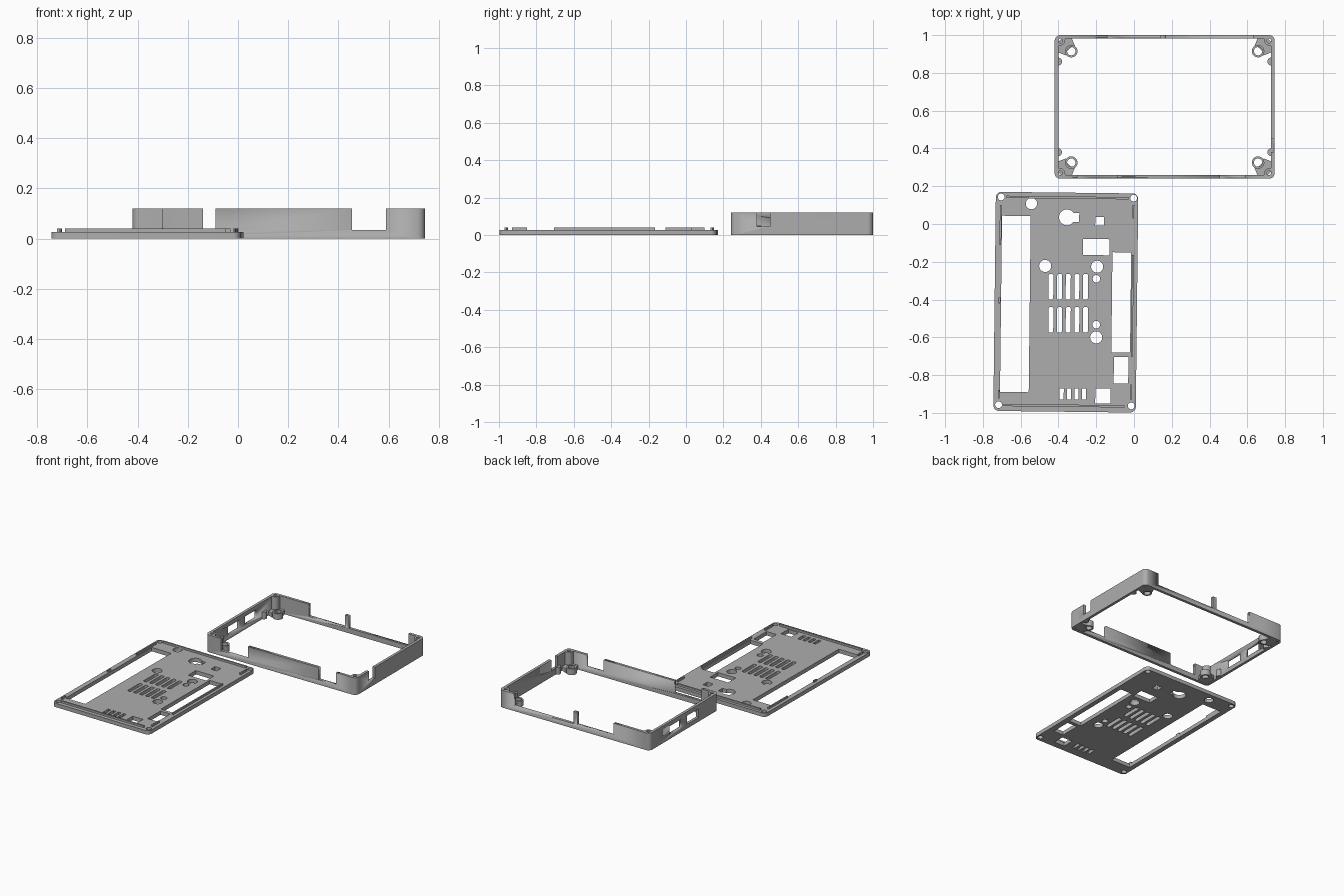
import bpy, math

if "Cube" in bpy.data.objects:
    bpy.data.objects.remove(bpy.data.objects["Cube"])

grey = bpy.data.materials.new("grey plastic")
grey.diffuse_color = (0.42, 0.42, 0.42, 1)
grey.use_nodes = True
grey.node_tree.nodes["Principled BSDF"].inputs["Base Color"].default_value = grey.diffuse_color
TILT = -0.0115            # the lid lies slightly turned
LID = (-0.361, -0.414)    # lid centre


def arc(cx, cy, r, a0=0, a1=360, n=32):
    """Points along an arc, angles in degrees."""
    full = a1 - a0 == 360
    return [(cx + r * math.cos(math.radians(a0 + (a1 - a0) * i / n)),
             cy + r * math.sin(math.radians(a0 + (a1 - a0) * i / n)))
            for i in range(n if full else n + 1)]


def rect(x0, x1, y0, y1, r=0, n=8):
    if not r:
        return [(x0, y0), (x1, y0), (x1, y1), (x0, y1)]
    return (arc(x1 - r, y1 - r, r, 0, 90, n) + arc(x0 + r, y1 - r, r, 90, 180, n)
            + arc(x0 + r, y0 + r, r, 180, 270, n) + arc(x1 - r, y0 + r, r, 270, 360, n))


def turned(loop):
    """Turn a loop about its own middle to follow the lid."""
    cx = (min(p[0] for p in loop) + max(p[0] for p in loop)) / 2
    cy = (min(p[1] for p in loop) + max(p[1] for p in loop)) / 2
    c, s = math.cos(TILT), math.sin(TILT)
    return [(cx + c * (x - cx) - s * (y - cy), cy + s * (x - cx) + c * (y - cy))
            for x, y in loop]


def prism(name, loops, z0, z1):
    """Extrude an outline with holes from z0 to z1."""
    cu = bpy.data.curves.new(name, 'CURVE')
    cu.dimensions = '2D'
    cu.fill_mode = 'BOTH'
    cu.extrude = (z1 - z0) / 2
    for loop in loops:
        sp = cu.splines.new('POLY')
        sp.points.add(len(loop) - 1)
        for p, (x, y) in zip(sp.points, loop):
            p.co = (x, y, 0, 1)
        sp.use_cyclic_u = True
    ob = bpy.data.objects.new(name, cu)
    ob.location.z = (z0 + z1) / 2
    bpy.context.collection.objects.link(ob)
    bpy.ops.object.select_all(action='DESELECT')
    bpy.context.view_layer.objects.active = ob
    ob.select_set(True)
    bpy.ops.object.convert(target='MESH')
    ob = bpy.context.object
    ob.data.materials.clear()
    ob.data.materials.append(grey)
    # weld the caps to the sides
    bpy.ops.object.mode_set(mode='EDIT')
    bpy.ops.mesh.select_all(action='SELECT')
    bpy.ops.mesh.remove_doubles(threshold=0.0001)
    bpy.ops.mesh.normals_make_consistent(inside=False)
    bpy.ops.object.mode_set(mode='OBJECT')
    bpy.ops.object.shade_smooth_by_angle(angle=math.radians(30))
    return ob


def cut(ob, x0, x1, y0, y1, z0, z1):
    cutter = prism("cutter", [rect(x0, x1, y0, y1)], z0, z1)
    cutter.hide_render = True
    m = ob.modifiers.new("cut", 'BOOLEAN')
    m.operation, m.solver, m.object = 'DIFFERENCE', 'EXACT', cutter
    bpy.context.view_layer.objects.active = ob
    bpy.ops.object.modifier_apply(modifier=m.name)
    bpy.data.objects.remove(cutter)


# ---- frame: wall ring with cut-outs ----
X0, X1, Y0, Y1, T, H, LOW = -0.42, 0.745, 0.24, 1.0, 0.019, 0.12, 0.035
wall = prism("frame_wall", [rect(X0, X1, Y0, Y1, 0.03),
                            rect(X0 + T, X1 - T, Y0 + T, Y1 - T, 0.012)], 0, H)
for a, b in ((-0.30, -0.09), (0.455, 0.59)):                  # front gaps
    cut(wall, a, b, Y0 - 0.05, Y0 + 0.05, LOW, 0.2)
for a, b in ((-0.14, 0.14), (0.17, 0.63)):                    # back gaps
    cut(wall, a, b, Y1 - 0.05, Y1 + 0.05, LOW, 0.2)
cut(wall, X1 - 0.05, X1 + 0.05, 0.38, 0.45, 0.045, 0.2)       # right notch
for a, b in ((0.46, 0.59), (0.65, 0.78)):                     # left windows
    cut(wall, X0 - 0.05, X0 + 0.05, a, b, 0.03, 0.09)

# ---- frame: corner pillars, webs, screw bosses and side ribs ----
for sx, wx in ((1, X0), (-1, X1)):
    for sy, wy, tag in ((1, Y0, "front"), (-1, Y1, "back")):
        side = ("left_" if sx > 0 else "right_") + tag

        def place(loop):
            return [(wx + sx * x, wy + sy * y) for x, y in loop]
        prism("corner_pillar_" + side,
              [place([(0.012, 0.012), (0.058, 0.012)] + arc(0.03, 0.03, 0.025, 0, 90, 10)
                     + [(0.012, 0.058)]), place(arc(0.03, 0.03, 0.012, n=20))], 0.002, H)
        prism("corner_web_" + side,
              [place([(0.04, 0.015), (0.09, 0.015), (0.108, 0.06), (0.085, 0.065),
                      (0.065, 0.085), (0.06, 0.108), (0.015, 0.09), (0.015, 0.04)])],
              0.001, 0.03)
        prism("screw_boss_" + side, [place(arc(0.088, 0.085, 0.033)),
                                     place(arc(0.088, 0.085, 0.022))], 0, 0.042)
        prism("side_rib_" + side, [place(arc(0.018, 0.14, 0.021, -90, 90, 12))], 0, 0.05)

# ---- lid: plate with all openings ----
holes = [rect(-0.704, -0.552, -0.89, 0.043),           # long left opening
         rect(-0.117, -0.018, -0.68, -0.15),           # long right opening
         rect(-0.27, -0.13, -0.165, -0.08),
         rect(-0.107, -0.03, -0.845, -0.705),
         rect(-0.205, -0.125, -0.95, -0.87),
         rect(-0.205, -0.158, -0.008, 0.038),
         arc(-0.355, 0.035, 0.042, 33, 327, 28)        # keyhole
         + [(-0.29, 0.012), (-0.29, 0.058)]]
holes += [arc(x, y, r) for x, y, r in (
    (-0.543, 0.108, 0.03), (-0.47, -0.222, 0.032), (-0.195, -0.226, 0.032),
    (-0.199, -0.29, 0.02), (-0.20, -0.533, 0.02), (-0.20, -0.60, 0.032),
    (-0.703, 0.143, 0.018), (-0.002, 0.137, 0.018),    # corner screws
    (-0.717, -0.957, 0.018), (-0.015, -0.963, 0.018))]
for i in range(5):                                     # vent slots
    x = -0.44 + 0.0458 * i
    for y in (-0.40, -0.575):
        holes.append(rect(x - 0.013, x + 0.013, y, y + 0.135, 0.008, 4))
for i in range(4):                                     # small vents
    x = -0.383 + 0.0393 * i
    holes.append(rect(x - 0.011, x + 0.011, -0.93, -0.87))
outline = rect(LID[0] - 0.377, LID[0] + 0.377, LID[1] - 0.58, LID[1] + 0.58, 0.03)
prism("lid_plate", [turned(l) for l in [outline] + holes], 0, 0.027)

# ---- lid: locating lips ----
for name, x0, x1, y0, y1 in (
        ("lip_back", -0.675, -0.03, 0.134, 0.146),
        ("lip_front", -0.69, -0.05, -0.968, -0.956),
        ("lip_left_back", -0.711, -0.702, -0.11, 0.10),
        ("lip_left_middle", -0.717, -0.708, -0.42, -0.39),
        ("lip_left_front", -0.721, -0.712, -0.925, -0.88),
        ("lip_right_back", -0.008, 0.001, 0.03, 0.10),
        ("lip_right_middle", -0.013, -0.004, -0.705, -0.165),
        ("lip_right_front", -0.02, -0.011, -0.93, -0.85)):
    prism(name, [turned(rect(x0, x1, y0, y1))], 0.02, 0.04)
